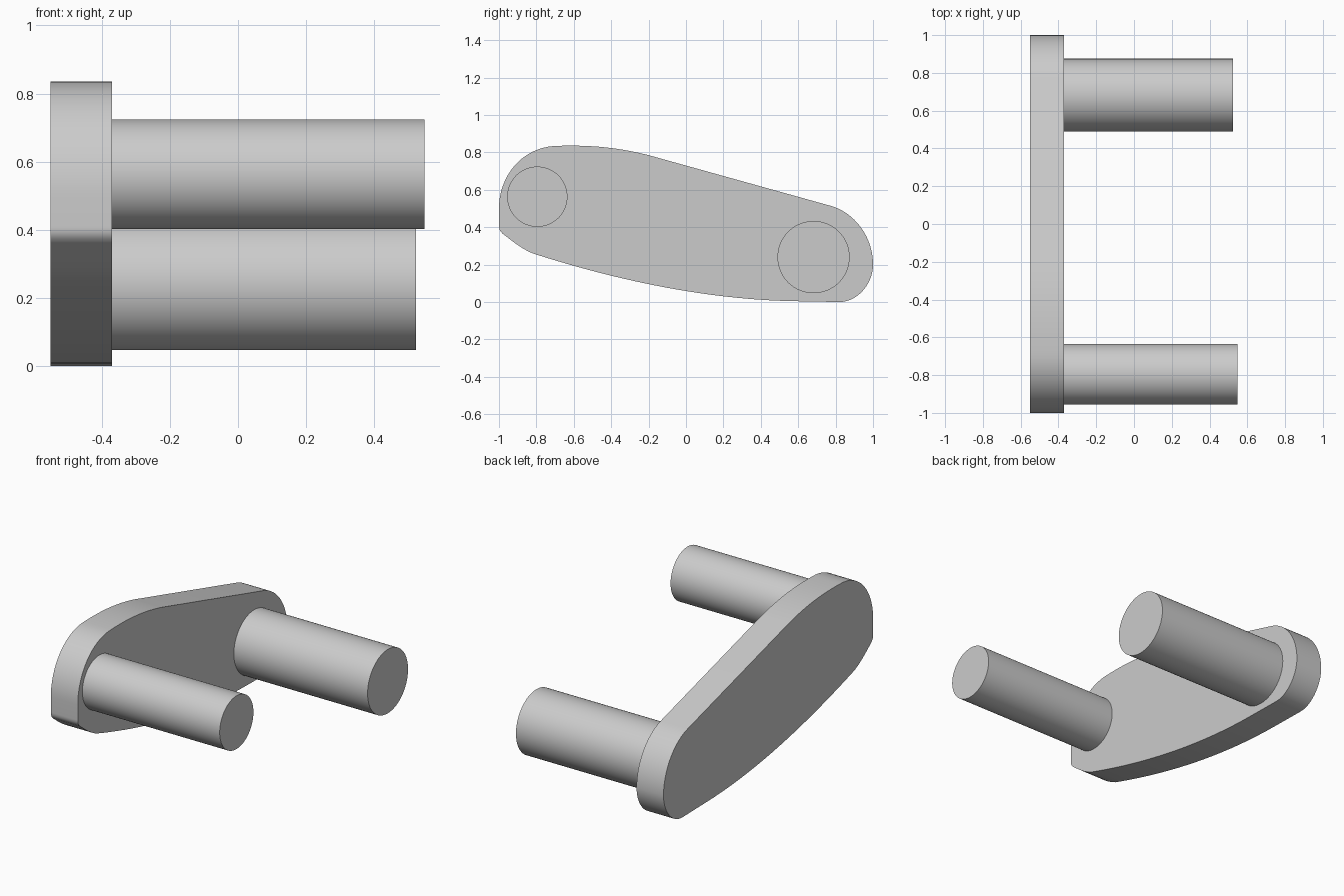
import bpy, bmesh, math
from mathutils import Vector
from mathutils.geometry import interpolate_bezier

if "Cube" in bpy.data.objects:
    bpy.data.objects.remove(bpy.data.objects["Cube"], do_unlink=True)

grey = bpy.data.materials.new("light_grey")
grey.use_nodes = True
grey.diffuse_color = (0.6, 0.6, 0.6, 1)
grey.node_tree.nodes["Principled BSDF"].inputs["Base Color"].default_value = (0.6, 0.6, 0.6, 1)


def extrude_profile(name, points, x0, x1):
    """Solid made by sweeping a closed (y, z) outline along x."""
    bm = bmesh.new()
    face = bm.faces.new([bm.verts.new((x0, y, z)) for y, z in points])
    swept = bmesh.ops.extrude_face_region(bm, geom=[face], use_keep_orig=True)
    top = [v for v in swept["geom"] if isinstance(v, bmesh.types.BMVert)]
    bmesh.ops.translate(bm, verts=top, vec=(x1 - x0, 0, 0))
    bmesh.ops.recalc_face_normals(bm, faces=bm.faces)
    mesh = bpy.data.meshes.new(name)
    bm.to_mesh(mesh)
    bm.free()
    mesh.materials.append(grey)
    obj = bpy.data.objects.new(name, mesh)
    bpy.context.collection.objects.link(obj)
    bpy.ops.object.select_all(action="DESELECT")
    obj.select_set(True)
    bpy.context.view_layer.objects.active = obj
    bpy.ops.object.shade_smooth_by_angle(angle=math.radians(30))


def circle(y, z, r, n=64):
    angles = [2 * math.pi * i / n for i in range(n)]
    return [(y + r * math.cos(a), z + r * math.sin(a)) for a in angles]


# Plate outline: start, two handles, end for each curved stretch; gaps are straight
curves = [
    ((-1, 0.5), (-1, 0.68), (-0.87, 0.835), (-0.68, 0.835)),
    ((-0.68, 0.835), (-0.5, 0.84), (-0.36, 0.825), (-0.2, 0.785)),
    ((0.77, 0.515), (0.9, 0.48), (1, 0.35), (1, 0.2)),
    ((1, 0.2), (1, 0.1), (0.92, 0), (0.82, 0)),
    ((0.6, 0.004), (0.1, 0.01), (-0.4, 0.125), (-0.82, 0.26)),
    ((-0.82, 0.26), (-0.89, 0.29), (-0.94, 0.335), (-0.98, 0.365)),
    ((-0.98, 0.365), (-0.99, 0.375), (-1, 0.385), (-1, 0.41)),
]
outline = []
for a, b, c, d in curves:
    for p in interpolate_bezier(*(Vector(q) for q in (a, b, c, d)), 20):
        if not outline or (p.to_2d() - outline[-1]).length > 1e-4:
            outline.append(p.to_2d())

extrude_profile("side_plate", outline, -0.55, -0.37)

# Round pegs standing out from the plate
extrude_profile("front_peg", circle(-0.795, 0.563, 0.161), -0.38, 0.547)
extrude_profile("back_peg", circle(0.682, 0.24, 0.193), -0.38, 0.523)
